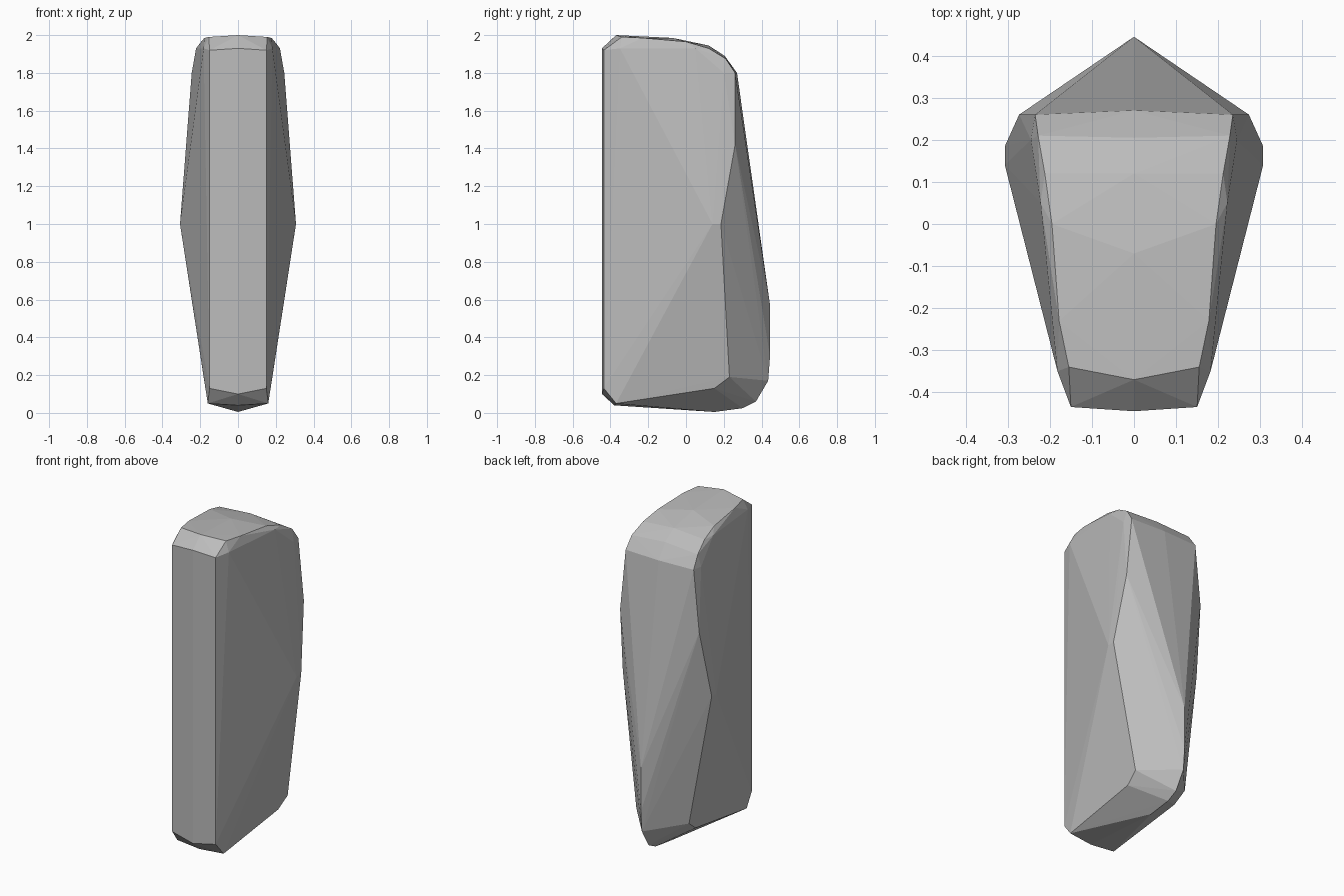
import bpy
import bmesh

cube = bpy.data.objects.get("Cube")
if cube:
    bpy.data.objects.remove(cube, do_unlink=True)

# Grey stone
stone = bpy.data.materials.new("grey_stone")
stone.use_nodes = True
grey = (0.5, 0.5, 0.5, 1.0)
stone.diffuse_color = grey
stone.node_tree.nodes["Principled BSDF"].inputs["Base Color"].default_value = grey

# Ridge profile on the centre plane: (y, z)
spine = [(-0.445, 0.1), (-0.38, 0.04), (0.15, 0.005), (0.3, 0.025),
         (0.37, 0.06), (0.435, 0.17), (0.445, 0.3), (0.445, 0.57),
         (0.27, 1.8), (0.205, 1.89), (0.12, 1.945), (-0.07, 1.985),
         (-0.37, 2.0), (-0.445, 1.93)]

# Corners of one flank, mirrored to the other: (x, y, z)
front_edge = [(0.15, -0.435, 0.13), (0.15, -0.435, 1.92)]
lower_edge = [(0.16, -0.37, 0.05), (0.172, 0.15, 0.13), (0.182, 0.23, 0.19)]
widest = [(0.307, 0.14, 1.0), (0.307, 0.185, 1.0)]
rear_edge = [(0.273, 0.26, 1.42), (0.235, 0.26, 1.8)]
top_edge = [(0.228, 0.21, 1.875), (0.212, 0.12, 1.93), (0.195, 0.0, 1.965),
            (0.178, -0.23, 1.985), (0.155, -0.34, 1.99)]
shoulder = [(0.245, 0.2, 1.8), (0.222, 0.05, 1.93), (0.182, -0.35, 1.93)]

# Faceted boulder as the hull of its corners
bm = bmesh.new()
for y, z in spine:
    bm.verts.new((0, y, z))
for x, y, z in front_edge + lower_edge + widest + rear_edge + top_edge + shoulder:
    for side in (-1, 1):
        bm.verts.new((side * x, y, z))
hull = bmesh.ops.convex_hull(bm, input=bm.verts[:])
spare = {v for v in hull["geom_interior"] + hull["geom_unused"]
         if isinstance(v, bmesh.types.BMVert)}
bmesh.ops.delete(bm, geom=list(spare), context="VERTS")
bmesh.ops.recalc_face_normals(bm, faces=bm.faces[:])

mesh = bpy.data.meshes.new("standing_stone")
bm.to_mesh(mesh)
bm.free()
mesh.materials.append(stone)
obj = bpy.data.objects.new("standing_stone", mesh)
bpy.context.collection.objects.link(obj)
